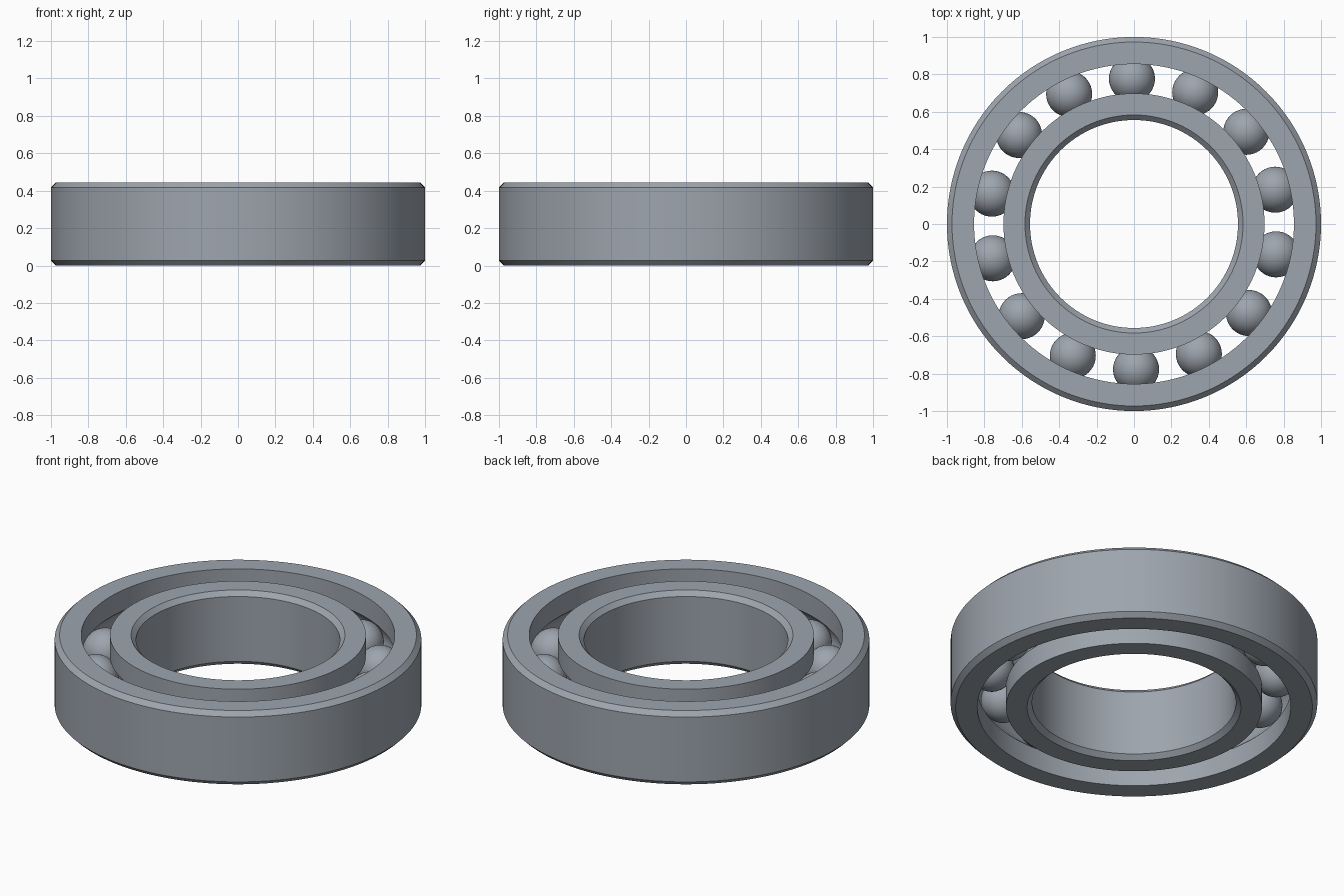
import bpy, bmesh, math

if "Cube" in bpy.data.objects:
    bpy.data.objects.remove(bpy.data.objects["Cube"], do_unlink=True)

HEIGHT, MID, CHAMFER = 0.444, 0.222, 0.027
BORE, INNER_RIM, OUTER_RIM, OUTSIDE = 0.556, 0.698, 0.855, 1.0
ORBIT, BALL, BALLS = 0.777, 0.123, 14

steel = bpy.data.materials.new("steel_grey")
steel.use_nodes = True
colour = (0.34, 0.375, 0.42, 1)
steel.diffuse_color = colour
steel.node_tree.nodes["Principled BSDF"].inputs["Base Color"].default_value = colour


def finish(name, bm, angle):
    mesh = bpy.data.meshes.new(name)
    bm.to_mesh(mesh)
    bm.free()
    mesh.materials.append(steel)
    obj = bpy.data.objects.new(name, mesh)
    bpy.context.collection.objects.link(obj)
    bpy.ops.object.select_all(action="DESELECT")
    obj.select_set(True)
    bpy.context.view_layer.objects.active = obj
    bpy.ops.object.shade_smooth_by_angle(angle=math.radians(angle))
    return obj


def ring(name, plain, raced, steps=16, segments=128):
    """Revolve a ring with chamfers on its plain wall and a ball groove in the other."""
    side = 1 if raced > plain else -1
    lip = plain + side * CHAMFER
    profile = [(raced, 0), (lip, 0), (plain, CHAMFER),
               (plain, HEIGHT - CHAMFER), (lip, HEIGHT), (raced, HEIGHT)]
    # Circular groove, from the upper edge down to the lower
    race = BALL + 0.002
    half = math.acos(abs(raced - ORBIT) / race)
    for i in range(steps + 1):
        a = half * (1 - 2 * i / steps)
        profile.append((ORBIT - side * race * math.cos(a), MID + race * math.sin(a)))
    bm = bmesh.new()
    loops = []
    for s in range(segments):
        t = 2 * math.pi * s / segments
        loops.append([bm.verts.new((r * math.cos(t), r * math.sin(t), z)) for r, z in profile])
    n = len(profile)
    for s in range(segments):
        a, b = loops[s], loops[(s + 1) % segments]
        for i in range(n):
            j = (i + 1) % n
            bm.faces.new((a[i], b[i], b[j], a[j]))
    bmesh.ops.recalc_face_normals(bm, faces=bm.faces)
    return finish(name, bm, 25)


ring("outer_ring", OUTSIDE, OUTER_RIM)
ring("inner_ring", BORE, INNER_RIM)

# Balls spaced evenly in the race
for k in range(BALLS):
    bm = bmesh.new()
    bmesh.ops.create_uvsphere(bm, u_segments=40, v_segments=24, radius=BALL)
    ball = finish(f"ball_{k + 1}", bm, 30)
    angle = math.radians(90.8) + 2 * math.pi * k / BALLS
    ball.location = (ORBIT * math.cos(angle), ORBIT * math.sin(angle), MID)
